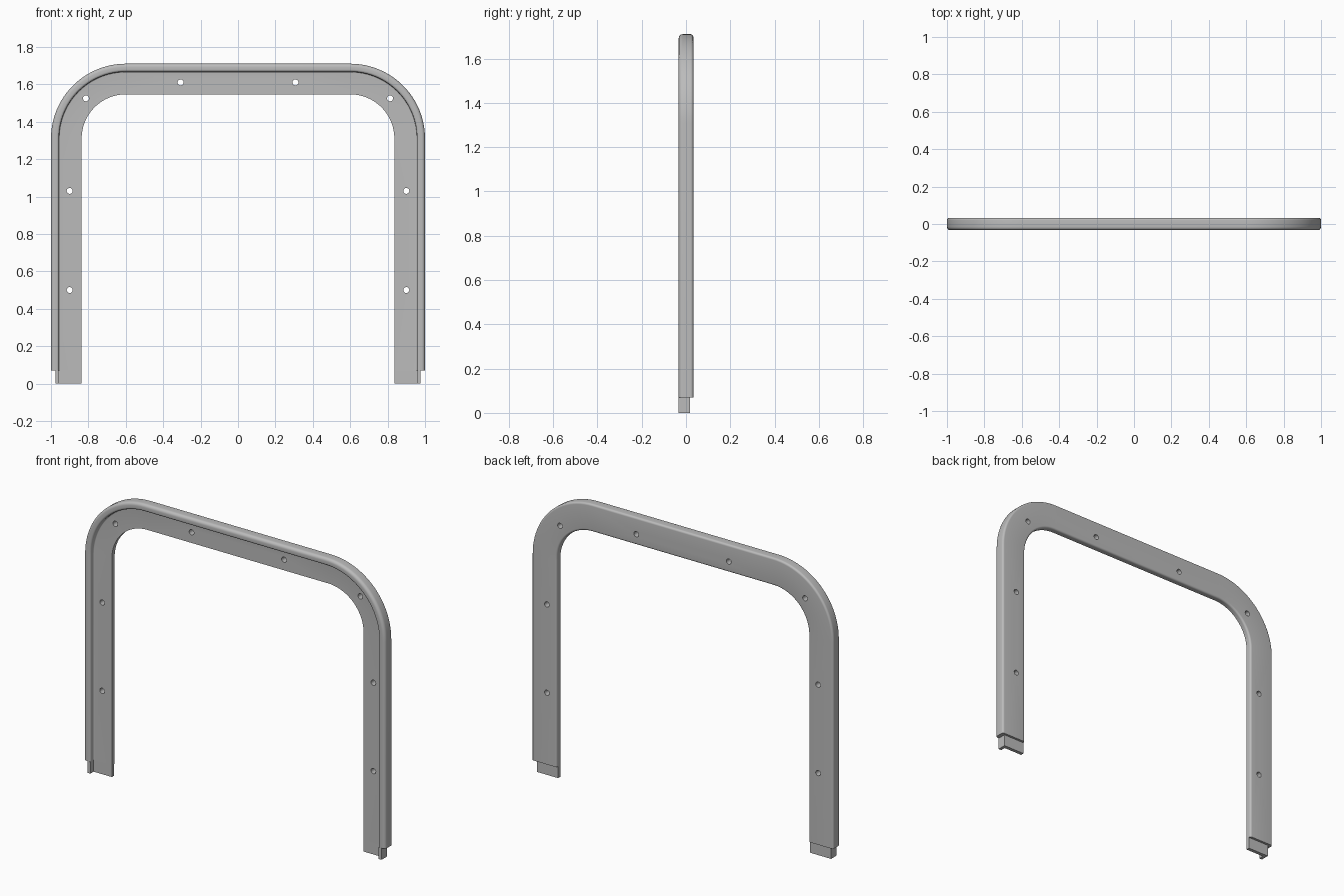
import bpy, bmesh, math

if "Cube" in bpy.data.objects:
    bpy.data.objects.remove(bpy.data.objects["Cube"])

grey = bpy.data.materials.new("plain grey")
grey.diffuse_color = (0.5, 0.5, 0.5, 1)
grey.use_nodes = True
grey.node_tree.nodes["Principled BSDF"].inputs["Base Color"].default_value = grey.diffuse_color

HALF, TOP, R = 1.0, 1.71, 0.40      # outer half width, height, corner radius
STEP = 0.07                         # height where the full section starts
BACK, FRONT, WEB = 0.033, -0.033, -0.002


def rounded(corners, n=6):
    """Round each (u, y, radius) corner of a right-angled section."""
    out = []
    for i, (u, y, r) in enumerate(corners):
        if r == 0:
            out.append((u, y))
            continue
        pu, py, _ = corners[i - 1]
        nu, ny, _ = corners[(i + 1) % len(corners)]
        lp, ln = math.hypot(pu - u, py - y), math.hypot(nu - u, ny - y)
        a = ((pu - u) / lp * r, (py - y) / lp * r)
        b = ((nu - u) / ln * r, (ny - y) / ln * r)
        for k in range(n + 1):
            t = k / n * math.pi / 2
            fa, fb = 1 - math.sin(t), 1 - math.cos(t)
            out.append((u + a[0] * fa + b[0] * fb, y + a[1] * fa + b[1] * fb))
    return out


def sweep(name, section, path):
    """path: (x, z, normal_x, normal_z) on the outer edge; u runs inward."""
    bm = bmesh.new()
    rings = [[bm.verts.new((x - nx * u, y, z - nz * u)) for u, y in section]
             for x, z, nx, nz in path]
    m = len(section)
    for a, b in zip(rings, rings[1:]):
        for i in range(m):
            j = (i + 1) % m
            bm.faces.new((a[i], a[j], b[j], b[i]))
    bm.faces.new(rings[0])
    bm.faces.new(rings[-1][::-1])
    bmesh.ops.recalc_face_normals(bm, faces=bm.faces)
    me = bpy.data.meshes.new(name)
    bm.to_mesh(me)
    bm.free()
    me.materials.append(grey)
    ob = bpy.data.objects.new(name, me)
    bpy.context.collection.objects.link(ob)
    return ob


# Arch path: left leg, corner, top bar, corner, right leg
N = 24
path = [(-HALF, STEP, -1, 0)]
for cx, start in ((-HALF + R, math.pi), (HALF - R, math.pi / 2)):
    for k in range(N + 1):
        t = start - k / N * math.pi / 2
        c, s = math.cos(t), math.sin(t)
        path.append((cx + R * c, TOP - R + R * s, c, s))
path.append((HALF, STEP, 1, 0))

# Frame: flat flange with a raised rounded outer rim
frame = sweep("arch_frame", rounded([
    (0, FRONT, 0.018), (0.043, FRONT, 0.012), (0.043, WEB, 0.006),
    (0.164, WEB, 0), (0.164, BACK, 0.012), (0, BACK, 0.012)]), path)

# Screw holes
bm = bmesh.new()
for x, z in ((0.9, 0.5), (0.9, 1.03), (0.813, 1.525), (0.307, 1.61)):
    for side in (-1, 1):
        new = bmesh.ops.create_cone(bm, cap_ends=True, segments=24,
                                    radius1=0.016, radius2=0.016, depth=0.2)["verts"]
        for v in new:
            px, py, pz = v.co
            v.co = (side * x + px, -pz, z + py)
me = bpy.data.meshes.new("hole_cutter")
bm.to_mesh(me)
bm.free()
cutter = bpy.data.objects.new("hole_cutter", me)
bpy.context.collection.objects.link(cutter)
cutter.hide_render = True
cutter.hide_set(True)
mod = frame.modifiers.new("holes", "BOOLEAN")
mod.operation, mod.solver, mod.object = "DIFFERENCE", "EXACT", cutter
bpy.context.view_layer.objects.active = frame
frame.select_set(True)
bpy.ops.object.modifier_apply(modifier=mod.name)
bpy.data.objects.remove(cutter)
bpy.ops.object.shade_smooth_by_angle(angle=math.radians(30))

# Thin L-shaped tongues below each leg
tongue = [(0.024, FRONT), (0.043, FRONT), (0.043, WEB),
          (0.164, WEB), (0.164, 0.019), (0.024, 0.019)]
for name, side in (("left_tongue", -1), ("right_tongue", 1)):
    sweep(name, tongue, [(side * HALF, 0, side, 0), (side * HALF, STEP, side, 0)])
